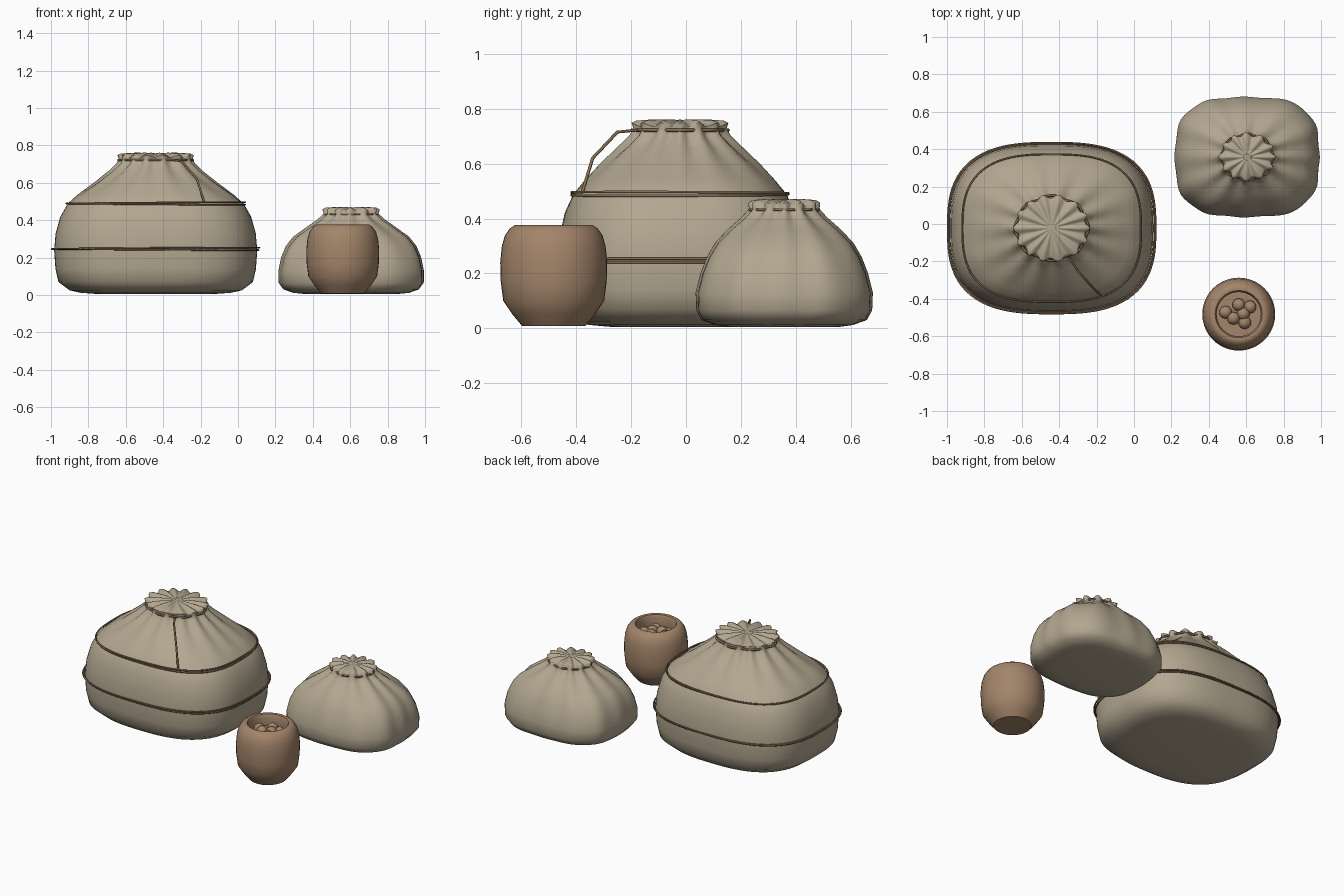
import bpy
import bmesh
import math
from mathutils import Vector

cube = bpy.data.objects.get("Cube")
if cube:
    bpy.data.objects.remove(cube)


def material(name, rgb):
    mat = bpy.data.materials.new(name)
    mat.use_nodes = True
    colour = (*rgb, 1)
    mat.diffuse_color = colour
    shader = mat.node_tree.nodes["Principled BSDF"]
    shader.inputs["Base Color"].default_value = colour
    shader.inputs["Roughness"].default_value = 0.9
    return mat


CLOTH = material("linen cloth", (0.45, 0.385, 0.28))
CLAY = material("brown clay", (0.37, 0.235, 0.145))
ROPE = material("dark rope", (0.24, 0.15, 0.085))


def outline(angle, rx, ry, power):
    """Point on a rounded rectangle; power 2 gives an ellipse."""
    c, s = math.cos(angle), math.sin(angle)
    r = (abs(c) ** power + abs(s) ** power) ** (-1 / power)
    return c * r * rx, s * r * ry


def finish(name, bm, mat, angle=50):
    bmesh.ops.recalc_face_normals(bm, faces=bm.faces)
    mesh = bpy.data.meshes.new(name)
    bm.to_mesh(mesh)
    bm.free()
    mesh.materials.append(mat)
    obj = bpy.data.objects.new(name, mesh)
    bpy.context.collection.objects.link(obj)
    bpy.ops.object.select_all(action="DESELECT")
    obj.select_set(True)
    bpy.context.view_layer.objects.active = obj
    bpy.ops.object.shade_smooth_by_angle(angle=math.radians(angle))
    return obj


def loft(name, centre, rows, mat, sides, pleats=0, lift=0, angle=50):
    """Stack rings of (z, half width, half depth, power, pleat depth)."""
    bm = bmesh.new()
    rings = []
    for z, rx, ry, power, depth in rows:
        ring = []
        for i in range(sides):
            a = math.tau * i / sides
            # pleats of uneven width, gathered towards the neck
            wave = math.cos(pleats * a + 0.6 * math.sin(3 * a)) if pleats else 0
            x, y = outline(a, rx, ry, power)
            k = 1 + depth * wave
            ring.append(bm.verts.new((centre[0] + x * k, centre[1] + y * k,
                                      z + lift * depth * wave)))
        rings.append(ring)
    for low, high in zip(rings, rings[1:]):
        for i in range(sides):
            j = (i + 1) % sides
            bm.faces.new((low[i], low[j], high[j], high[i]))
    bm.faces.new(rings[0])
    bm.faces.new(rings[-1])
    return finish(name, bm, mat, angle)


def cord(name, points, radius, closed):
    curve = bpy.data.curves.new(name, "CURVE")
    curve.dimensions = "3D"
    curve.bevel_depth = radius
    curve.bevel_resolution = 1
    curve.use_fill_caps = True
    spline = curve.splines.new("POLY")
    spline.points.add(len(points) - 1)
    for p, co in zip(spline.points, points):
        p.co = (*co, 1)
    spline.use_cyclic_u = closed
    curve.materials.append(ROPE)
    obj = bpy.data.objects.new(name, curve)
    bpy.context.collection.objects.link(obj)


def hoop(name, centre, z, rx, ry, power, radius, tilt=0, weave=0):
    """Rope loop; weave makes it dip in and out of the cloth."""
    points = []
    for i in range(96):
        a = math.tau * i / 96
        x, y = outline(a, rx, ry, power)
        k = 1 + weave * math.cos(8 * a)
        points.append((centre[0] + x * k, centre[1] + y * k,
                       z + tilt * math.cos(a + 0.4)))
    cord(name, points, radius, True)


# Large sack
big = (-0.44, -0.022)
loft("large_sack", big, [
    (0.005, 0.30, 0.25, 2.4, 0),
    (0.012, 0.40, 0.33, 2.6, 0),
    (0.025, 0.46, 0.385, 2.7, 0),
    (0.07, 0.52, 0.43, 2.8, 0),
    (0.14, 0.536, 0.442, 2.8, 0),
    (0.24, 0.543, 0.447, 2.8, 0),
    (0.33, 0.535, 0.44, 2.8, 0),
    (0.42, 0.51, 0.42, 2.8, 0),
    (0.49, 0.47, 0.388, 2.8, 0),
    (0.54, 0.41, 0.345, 2.6, 0.006),
    (0.60, 0.325, 0.288, 2.3, 0.015),
    (0.66, 0.245, 0.222, 2.1, 0.03),
    (0.70, 0.20, 0.178, 2, 0.045),
    (0.725, 0.188, 0.165, 2, 0.055),
    (0.742, 0.193, 0.17, 2, 0.06),
    (0.75, 0.175, 0.153, 2, 0.06),
    (0.755, 0.10, 0.09, 2, 0.06),
    (0.757, 0.02, 0.02, 2, 0.02),
], CLOTH, 96, 14, 0.11, 65)

# Small sack
small = (0.605, 0.358)
loft("small_sack", small, [
    (0.005, 0.24, 0.20, 2.6, 0),
    (0.012, 0.31, 0.25, 2.8, 0.004),
    (0.03, 0.36, 0.30, 2.9, 0.006),
    (0.065, 0.385, 0.318, 3, 0.008),
    (0.13, 0.385, 0.32, 3, 0.01),
    (0.20, 0.37, 0.302, 3, 0.012),
    (0.26, 0.345, 0.278, 2.9, 0.014),
    (0.31, 0.305, 0.248, 2.7, 0.018),
    (0.36, 0.235, 0.20, 2.4, 0.025),
    (0.40, 0.175, 0.152, 2.1, 0.04),
    (0.43, 0.138, 0.122, 2, 0.06),
    (0.452, 0.142, 0.122, 2, 0.08),
    (0.461, 0.125, 0.107, 2, 0.08),
    (0.465, 0.07, 0.06, 2, 0.08),
    (0.467, 0.015, 0.015, 2, 0.02),
], CLOTH, 84, 12, 0.08, 65)

# Doubled rope bands around the large sack
for side in (-1, 1):
    label = "upper" if side > 0 else "lower"
    hoop("shoulder_rope_" + label, big, 0.49 + side * 0.003,
         0.478, 0.395, 2.8, 0.005, side * 0.004)
    hoop("belly_rope_" + label, big, 0.247 + side * 0.003,
         0.552 + side * 0.003, 0.453 + side * 0.003, 2.8, 0.005, side * 0.004)

# Neck ties threaded through the pleats
hoop("large_neck_tie", big, 0.722, 0.192, 0.169, 2, 0.007, 0, 0.035)
hoop("small_neck_tie", small, 0.432, 0.137, 0.121, 2, 0.006, 0, 0.04)

# Loose cord running from the neck to the shoulder band
cord("hanging_cord", [(-0.345, -0.18, 0.722), (-0.30, -0.25, 0.715),
                      (-0.22, -0.34, 0.62), (-0.18, -0.378, 0.495)], 0.006, False)

# Clay pot with a hollow mouth
pot = Vector((0.56, -0.482, 0))
profile = [(0.008, 0.115), (0.05, 0.15), (0.10, 0.184), (0.17, 0.193),
           (0.24, 0.195), (0.30, 0.189), (0.338, 0.178), (0.364, 0.16),
           (0.376, 0.142), (0.373, 0.126), (0.355, 0.118), (0.30, 0.12)]
loft("clay_pot", pot, [(z, r, r, 2, 0) for z, r in profile], CLAY, 40)

# Round goods inside the pot
spots = [(-0.07, 0.01), (0.0, 0.05), (0.06, 0.038), (-0.028, -0.022),
         (0.032, -0.045), (0.025, 0.002)]
bm = bmesh.new()
for i, (x, y) in enumerate(spots):
    ball = bmesh.ops.create_icosphere(bm, subdivisions=2, radius=0.035)
    bmesh.ops.translate(bm, verts=ball["verts"],
                        vec=pot + Vector((x, y, 0.312 + 0.006 * (i % 2))))
finish("pot_contents", bm, CLAY)
